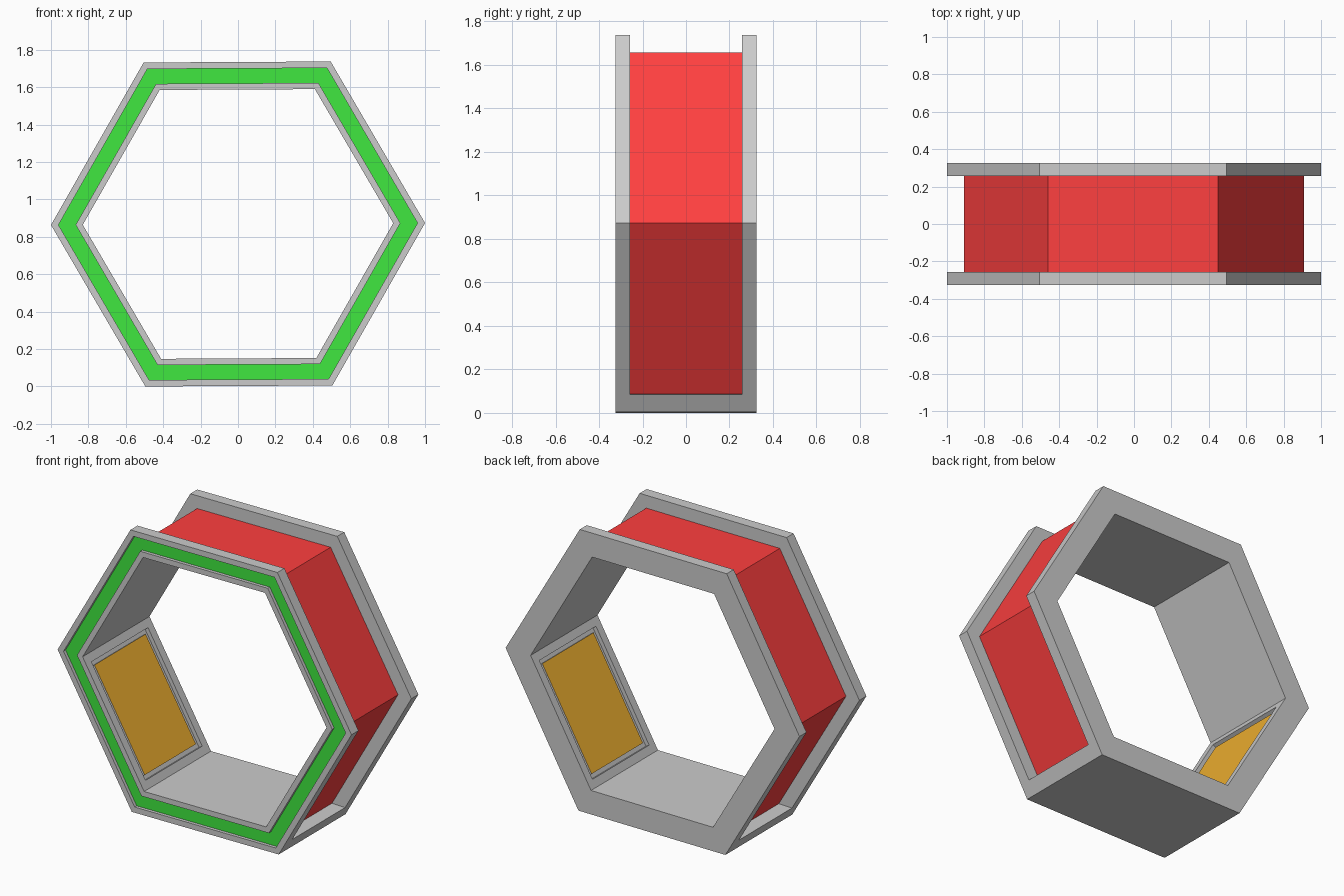
import bpy, bmesh, math

if "Cube" in bpy.data.objects:
    bpy.data.objects.remove(bpy.data.objects["Cube"])

TILT = math.radians(0.3)
CZ = 0.8686
BOTTOM = 4                       # index of the bottom side of the hexagon


def pos(x, y, z):
    """Point relative to the ring centre, with the slight roll applied."""
    c, s = math.cos(TILT), math.sin(TILT)
    return (x * c - z * s, y, x * s + z * c + CZ)


def corner(radius, y, k):
    a = k * math.pi / 3
    return pos(radius * math.cos(a), y, radius * math.sin(a))


def sweep(bm, profile, sides=range(6)):
    """Carry a (radius, y) profile around the chosen hexagon sides."""
    faces = []
    for k in sides:
        for (r0, y0), (r1, y1) in zip(profile, profile[1:]):
            quad = [corner(r0, y0, k), corner(r0, y0, k + 1),
                    corner(r1, y1, k + 1), corner(r1, y1, k)]
            faces.append(bm.faces.new([bm.verts.new(p) for p in quad]))
    return faces


def finish(bm, name, color=None):
    bmesh.ops.remove_doubles(bm, verts=bm.verts, dist=1e-4)
    mesh = bpy.data.meshes.new(name)
    bm.to_mesh(mesh)
    bm.free()
    obj = bpy.data.objects.new(name, mesh)
    bpy.context.collection.objects.link(obj)
    if color:
        mat = bpy.data.materials.new(name + "_paint")
        mat.diffuse_color = color
        mat.use_nodes = True
        mat.node_tree.nodes["Principled BSDF"].inputs["Base Color"].default_value = mat.diffuse_color
        mesh.materials.append(mat)
    return obj


F, G = 0.325, 0.257              # half depth, half width of outer channel
GY = -F + 0.02                   # floor of the front groove
OUT, CORE, INN = 1.0, 0.909, 0.83
G_OUT, G_IN = 0.96, 0.868

# Grey hexagonal frame: grooved front flange, plain back flange
body = bmesh.new()
sweep(body, [(OUT, -G), (OUT, -F), (G_OUT, -F), (G_OUT, GY)])
sweep(body, [(G_IN, GY), (G_IN, -F), (INN, -F)])
inner = sweep(body, [(INN, -F), (INN, F)])
sweep(body, [(INN, F), (OUT, F), (OUT, G)])
channel_sides = [k for k in range(6) if k != BOTTOM]
sweep(body, [(OUT, G), (CORE, G)], channel_sides)
sweep(body, [(CORE, -G), (OUT, -G)], channel_sides)

# Solid foot filling the channel under the bottom side
half = [(0.4545, -0.785), (0.545, -0.788), (0.5, -0.866)]
outline = half + [(-x, z) for x, z in reversed(half)]
for (x0, z0), (x1, z1) in zip(outline, outline[1:]):
    quad = [pos(x0, -G, z0), pos(x1, -G, z1), pos(x1, G, z1), pos(x0, G, z0)]
    body.faces.new([body.verts.new(p) for p in quad])

# Recessed panels with raised pads on the two lower inner walls
panels = [inner[3], inner[5]]
body.normal_update()
for thickness, depth in ((0.05, 0), (0, -0.025), (0.026, 0), (0, 0.012)):
    bmesh.ops.inset_individual(body, faces=panels, thickness=thickness,
                               depth=depth, use_even_offset=True)
    body.normal_update()
pads = [[v.co.copy() for v in f.verts] for f in panels]
bmesh.ops.delete(body, geom=panels, context='FACES_ONLY')
finish(body, "hex_frame")

for side, pts in zip(("left", "right"), pads):
    bm = bmesh.new()
    bm.faces.new([bm.verts.new(p) for p in pts])
    finish(bm, side + "_inner_pad", (0.9, 0.45, 0.03, 1))

# Red channel floor around five outer sides
bm = bmesh.new()
sweep(bm, [(CORE, G), (CORE, -G)], channel_sides)
finish(bm, "outer_band", (1.0, 0.05, 0.05, 1))

# Green strip at the bottom of the front groove
bm = bmesh.new()
sweep(bm, [(G_OUT, GY), (G_IN, GY)])
finish(bm, "front_strip", (0.05, 0.8, 0.05, 1))
